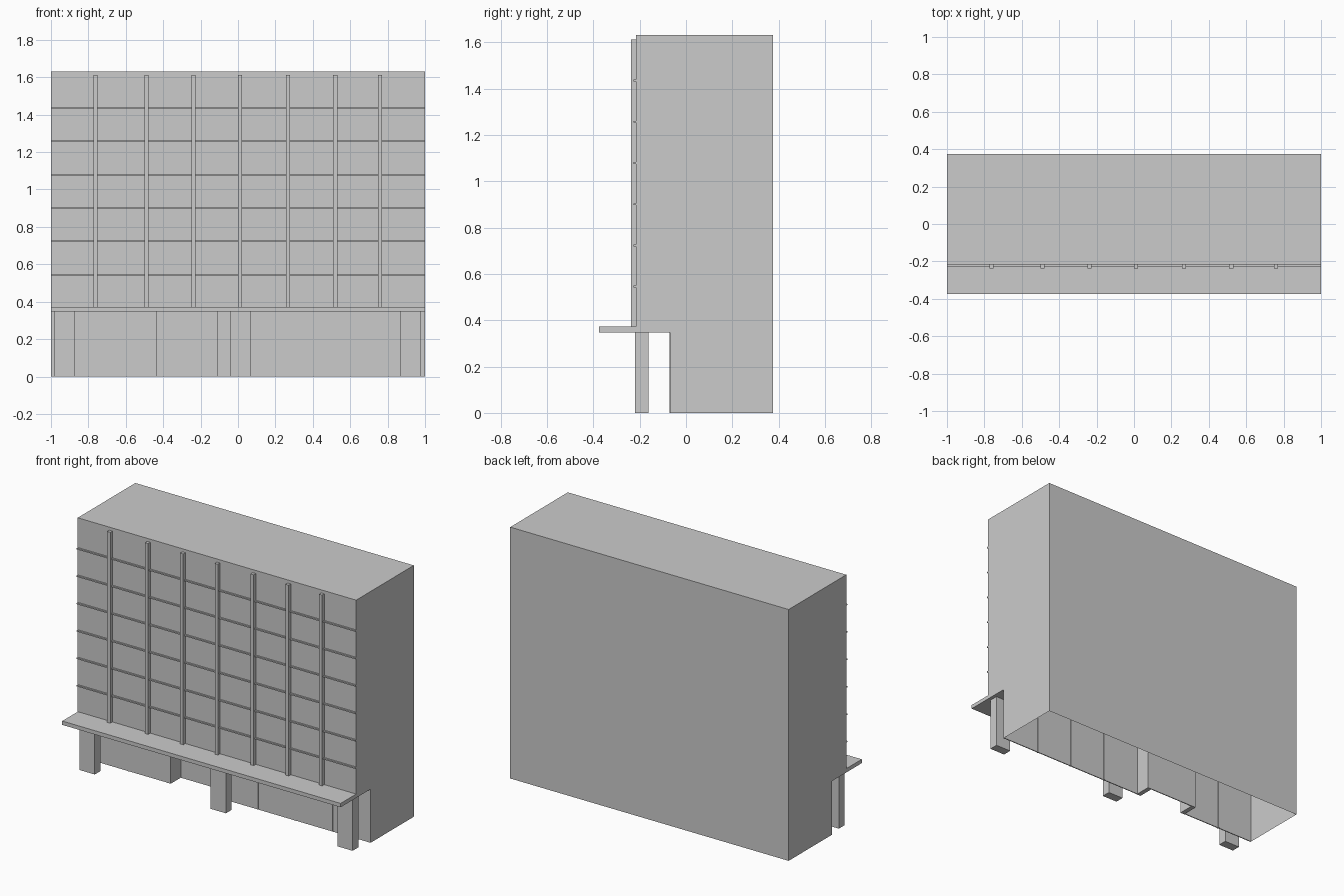
import bpy, bmesh

if "Cube" in bpy.data.objects:
    bpy.data.objects.remove(bpy.data.objects["Cube"])

FRONT, SHOP, BACK = -0.216, -0.062, 0.375   # facade, recessed ground floor, rear
LOW, TOP = 0.348, 1.632                     # underside of upper floors, roof


def mesh_object(name, bm):
    bmesh.ops.recalc_face_normals(bm, faces=bm.faces)
    me = bpy.data.meshes.new(name)
    bm.to_mesh(me)
    bm.free()
    ob = bpy.data.objects.new(name, me)
    bpy.context.collection.objects.link(ob)
    return ob


def box(name, x0, x1, y0, y1, z0, z1):
    bm = bmesh.new()
    bmesh.ops.create_cube(bm, size=1)
    for v in bm.verts:
        v.co.x = x1 if v.co.x > 0 else x0
        v.co.y = y1 if v.co.y > 0 else y0
        v.co.z = z1 if v.co.z > 0 else z0
    return mesh_object(name, bm)


# Building shell: stepped side profile extruded along x, open underneath and at the shopfront
profile = [(SHOP, 0), (BACK, 0), (BACK, TOP), (FRONT, TOP), (FRONT, LOW), (SHOP, LOW)]
bm = bmesh.new()
face = bm.faces.new([bm.verts.new((-1, y, z)) for y, z in profile])
ext = bmesh.ops.extrude_face_region(bm, geom=[face], use_keep_orig=True)
for v in ext["geom"]:
    if isinstance(v, bmesh.types.BMVert):
        v.co.x = 1
bmesh.ops.recalc_face_normals(bm, faces=bm.faces)
bm.normal_update()
opened = [f for f in bm.faces
          if f.calc_center_median().z < 0.01
          or (f.normal.y < -0.9 and f.calc_center_median().z < LOW)]
bmesh.ops.delete(bm, geom=opened, context='FACES_ONLY')
mesh_object("building_shell", bm)

# Canopy over the entrance
box("canopy", -1, 1, -0.375, FRONT, LOW, 0.373)

# Columns under the canopy
for i, x in enumerate((-0.93, 0.0125, 0.9225)):
    box(f"column_{i}", x - 0.055, x + 0.055, -0.22, -0.162, 0, LOW)

# Ground floor walls either side of the entrance
box("shop_wall_left", -1, -0.465, SHOP - 0.006, SHOP, 0, LOW)
box("shop_wall_right", -0.08, 1, SHOP - 0.006, SHOP, 0, LOW)
for i, x in enumerate((-0.735, 0.19, 0.457, 0.725)):
    box(f"shop_mullion_{i}", x - 0.004, x + 0.004, SHOP - 0.009, SHOP + 0.004, 0, LOW)

# Recessed entrance: jambs and door panel
box("entrance_jamb_left", -0.465, -0.435, SHOP - 0.008, 0.04, 0, LOW)
box("entrance_jamb_right", -0.11, -0.08, SHOP - 0.008, 0.04, 0, LOW)
box("entrance_door", -0.435, -0.11, 0.034, 0.04, 0, LOW)

# Vertical facade fins
for i, x in enumerate((-0.762, -0.49, -0.238, 0.011, 0.268, 0.52, 0.76)):
    box(f"facade_fin_{i}", x - 0.011, x + 0.011, -0.238, FRONT, 0.373, 1.612)

# Horizontal floor bands
for i in range(6):
    z = 0.545 + i * 0.178
    box(f"floor_band_{i}", -1, 1, -0.227, FRONT, z - 0.004, z + 0.004)
